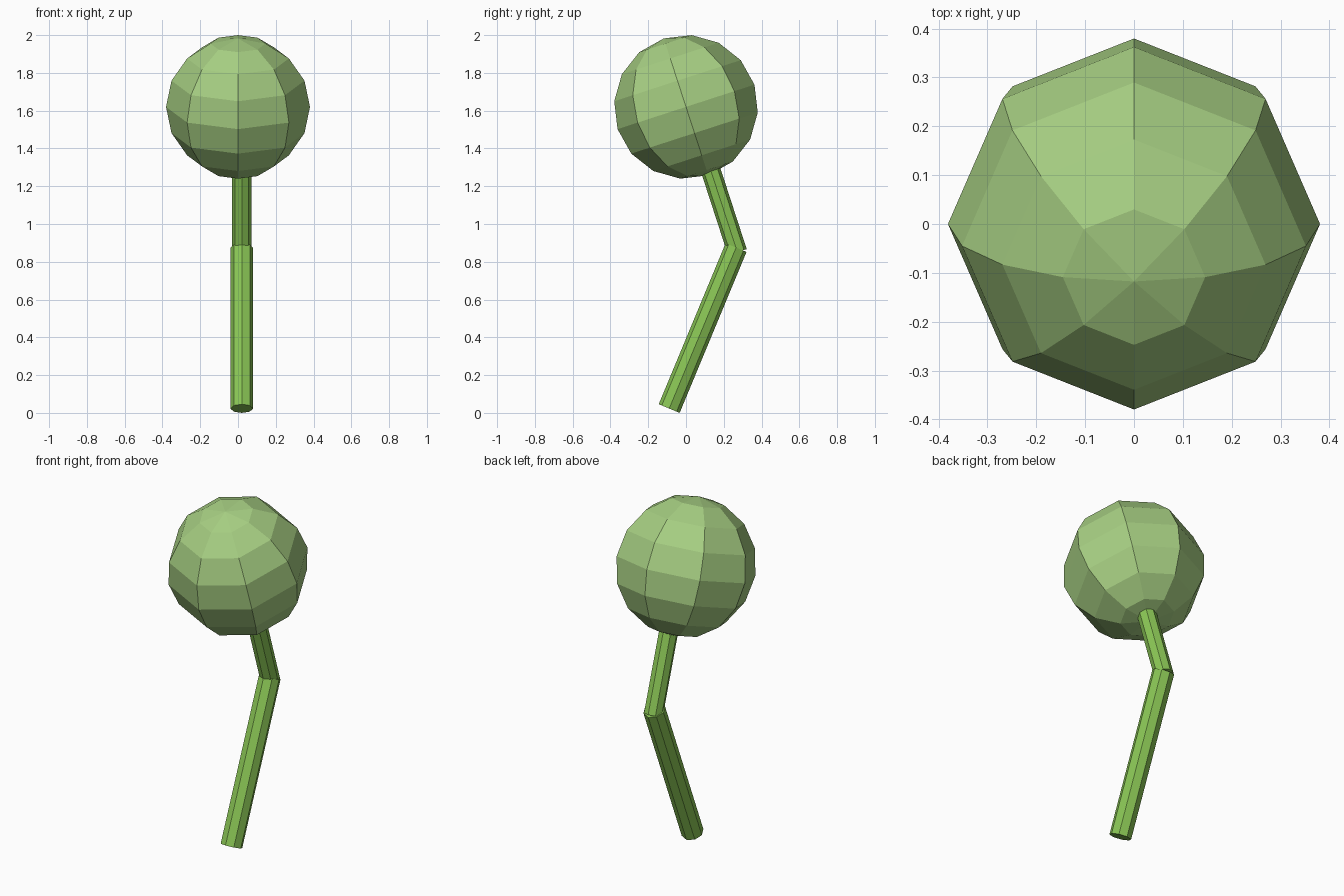
import bpy
import math
from mathutils import Vector

if "Cube" in bpy.data.objects:
    bpy.data.objects.remove(bpy.data.objects["Cube"])


def material(name, rgb):
    """Flat material from an sRGB 0-255 colour."""
    def lin(c):
        c /= 255
        return c / 12.92 if c <= 0.04045 else ((c + 0.055) / 1.055) ** 2.4
    mat = bpy.data.materials.new(name)
    mat.diffuse_color = (*[lin(c) for c in rgb], 1)
    mat.use_nodes = True
    mat.node_tree.nodes["Principled BSDF"].inputs["Base Color"].default_value = mat.diffuse_color
    return mat


def stem_piece(name, start, end, radius, mat):
    """Eight-sided rod between two points lying in a plane of constant x."""
    a, b = Vector(start), Vector(end)
    d = b - a
    bpy.ops.mesh.primitive_cylinder_add(
        vertices=8, radius=radius, depth=d.length, location=(a + b) / 2,
        rotation=(math.atan2(-d.y, d.z), 0, 0))
    obj = bpy.context.object
    obj.name = name
    obj.data.materials.append(mat)


ball_green = material("pale green", (166, 206, 130))
stem_green = material("stem green", (138, 198, 85))

# Bent stem: lower rod leans back, upper rod leans forward into the ball
stem_piece("lower_stem", (0.02, -0.089, 0.023), (0.02, 0.265, 0.875), 0.06, stem_green)
stem_piece("upper_stem", (0.02, 0.272, 0.851), (0.02, 0.121, 1.315), 0.052, stem_green)

# Low-poly ball, tilted in line with the upper stem
bpy.ops.mesh.primitive_uv_sphere_add(
    segments=8, ring_count=8, radius=0.381, location=(0, 0, 1.62),
    rotation=(math.radians(18), 0, 0))
ball = bpy.context.object
ball.name = "ball_head"
ball.data.materials.append(ball_green)
